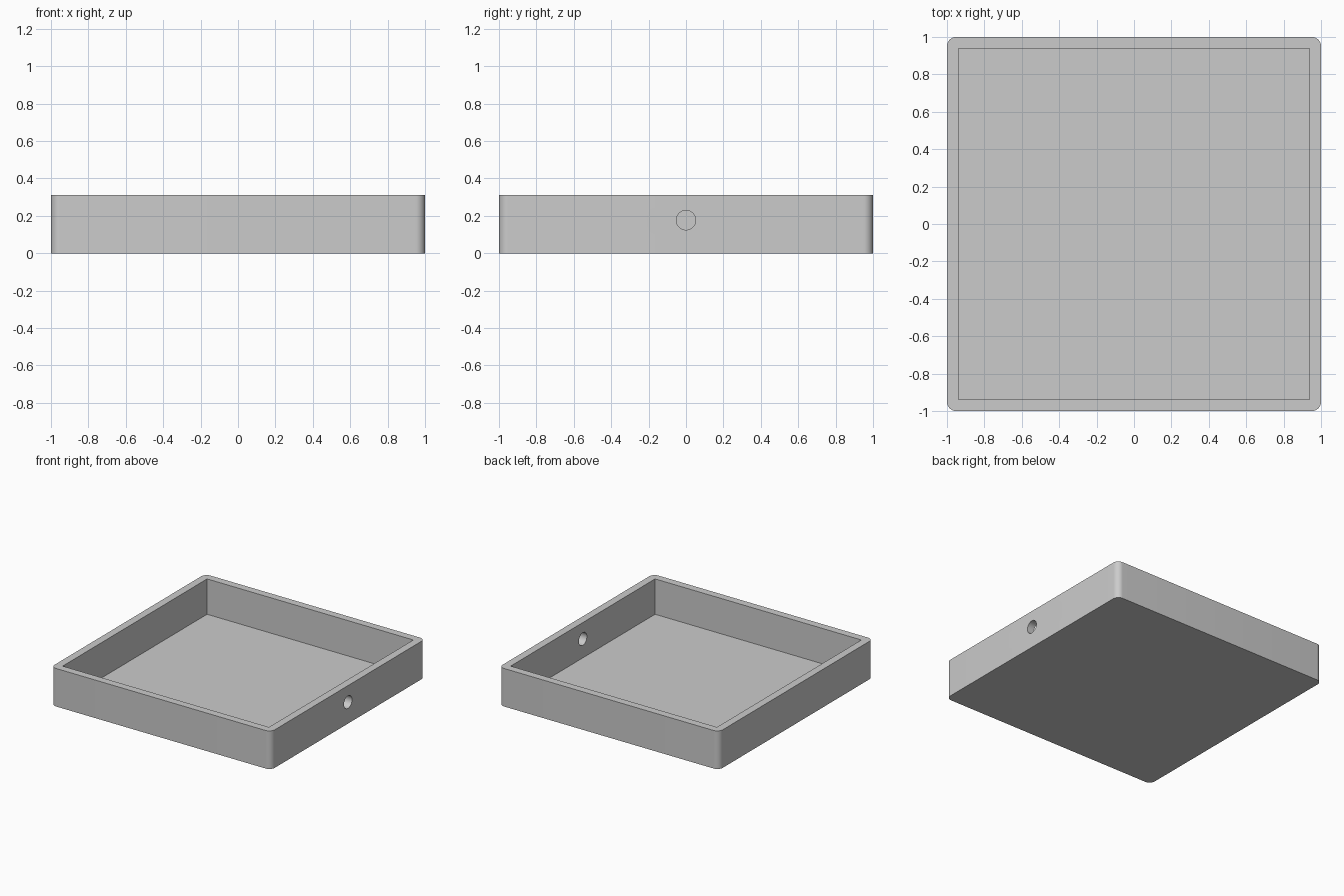
import bpy
import bmesh
from math import radians
from mathutils import Matrix, Vector

default_cube = bpy.data.objects.get("Cube")
if default_cube:
    bpy.data.objects.remove(default_cube, do_unlink=True)

SIZE, HEIGHT = 2.0, 0.3125
WALL, FLOOR = 0.0625, 0.022
CORNER_RADIUS = 0.05
HOLE_RADIUS, HOLE_Z = 0.052, 0.177

grey = bpy.data.materials.new("plain grey")
grey.use_nodes = True
grey.diffuse_color = (0.6, 0.6, 0.6, 1)
grey.node_tree.nodes["Principled BSDF"].inputs["Base Color"].default_value = grey.diffuse_color


def make_object(name, bm):
    mesh = bpy.data.meshes.new(name)
    bm.to_mesh(mesh)
    bm.free()
    mesh.materials.append(grey)
    obj = bpy.data.objects.new(name, mesh)
    bpy.context.collection.objects.link(obj)
    return obj


def box(width, bottom, top):
    bm = bmesh.new()
    bmesh.ops.create_cube(bm, size=1)
    bmesh.ops.scale(bm, vec=(width, width, top - bottom), verts=bm.verts)
    bmesh.ops.translate(bm, vec=(0, 0, (bottom + top) / 2), verts=bm.verts)
    return bm


# Tray block with rounded upright corners
bm = box(SIZE, 0, HEIGHT)
uprights = [e for e in bm.edges if abs((e.verts[0].co - e.verts[1].co).z) > 0.1]
bmesh.ops.bevel(bm, geom=uprights, offset=CORNER_RADIUS, offset_type='OFFSET',
                segments=12, profile=0.5, affect='EDGES')
tray = make_object("tray", bm)

# Square-cornered hollow
cavity = make_object("cavity_cutter", box(SIZE - 2 * WALL, FLOOR, HEIGHT + 0.2))

# Round hole through the middle of one side wall
bm = bmesh.new()
bmesh.ops.create_cone(bm, cap_ends=True, segments=48, radius1=HOLE_RADIUS,
                      radius2=HOLE_RADIUS, depth=0.3)
bmesh.ops.transform(bm, verts=bm.verts, matrix=Matrix.Translation(
    Vector((SIZE / 2, 0, HOLE_Z))) @ Matrix.Rotation(radians(90), 4, 'Y'))
hole = make_object("hole_cutter", bm)

# Cut both out, then discard the cutters
bpy.ops.object.select_all(action='DESELECT')
tray.select_set(True)
bpy.context.view_layer.objects.active = tray
for cutter in (cavity, hole):
    cutter.hide_render = True
    cut = tray.modifiers.new(cutter.name, 'BOOLEAN')
    cut.operation = 'DIFFERENCE'
    cut.solver = 'EXACT'
    cut.object = cutter
    bpy.ops.object.modifier_apply(modifier=cut.name)
    bpy.data.objects.remove(cutter, do_unlink=True)

bpy.ops.object.shade_smooth_by_angle(angle=radians(30))
